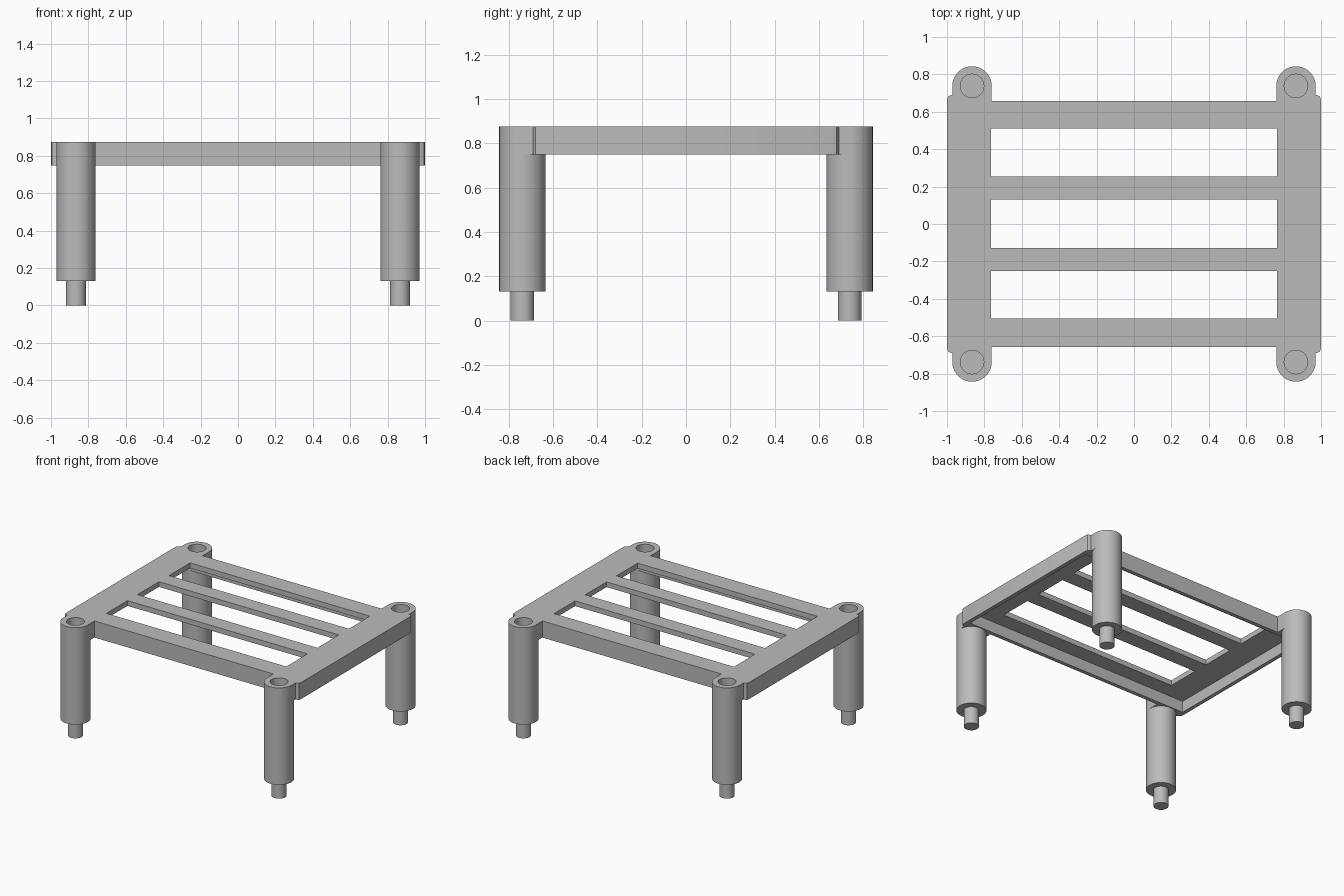
import bpy, bmesh

cube = bpy.data.objects.get("Cube")
if cube:
    bpy.data.objects.remove(cube, do_unlink=True)

grey = bpy.data.materials.new("light_grey")
grey.use_nodes = True
colour = (0.5, 0.5, 0.5, 1)
grey.diffuse_color = colour
grey.node_tree.nodes["Principled BSDF"].inputs["Base Color"].default_value = colour

TOP, UNDER, SHOULDER = 0.875, 0.748, 0.13
LEG_X, LEG_Y, LEG_R = 0.866, 0.738, 0.105
RIM = 0.03


def prism(name, outline, z0, z1):
    """Extrude a flat outline between two heights."""
    bm = bmesh.new()
    face = bm.faces.new([bm.verts.new((x, y, z0)) for x, y in outline])
    new = bmesh.ops.extrude_face_region(bm, geom=[face])["geom"]
    verts = [v for v in new if isinstance(v, bmesh.types.BMVert)]
    bmesh.ops.translate(bm, verts=verts, vec=(0, 0, z1 - z0))
    bmesh.ops.recalc_face_normals(bm, faces=bm.faces)
    mesh = bpy.data.meshes.new(name)
    bm.to_mesh(mesh)
    bm.free()
    mesh.materials.append(grey)
    obj = bpy.data.objects.new(name, mesh)
    bpy.context.collection.objects.link(obj)
    return obj


def box(name, x0, x1, y0, y1, z0, z1):
    return prism(name, [(x0, y0), (x1, y0), (x1, y1), (x0, y1)], z0, z1)


def cylinder(name, x, y, radius, z0, z1):
    bpy.ops.mesh.primitive_cylinder_add(vertices=64, radius=radius, depth=z1 - z0,
                                        location=(x, y, (z0 + z1) / 2))
    obj = bpy.context.object
    obj.name = name
    obj.data.materials.append(grey)
    return obj


def select(obj):
    bpy.ops.object.select_all(action="DESELECT")
    obj.select_set(True)
    bpy.context.view_layer.objects.active = obj


def combine(target, other, operation):
    """Apply a boolean and discard the tool object."""
    mod = target.modifiers.new("combine", "BOOLEAN")
    mod.operation, mod.solver, mod.object = operation, "EXACT", other
    select(target)
    bpy.ops.object.modifier_apply(modifier=mod.name)
    bpy.data.objects.remove(other, do_unlink=True)


# Deck outline: one quarter mirrored, with tabs reaching the leg centres
quarter = [(1, 0.665), (0.995, 0.68), (0.985, 0.687), (LEG_X + LEG_R, 0.69),
           (LEG_X + LEG_R, LEG_Y), (LEG_X - LEG_R, LEG_Y), (LEG_X - LEG_R, 0.657)]
half = quarter + [(-x, y) for x, y in reversed(quarter)]
deck = prism("deck", half + [(x, -y) for x, y in reversed(half)], UNDER, TOP)

# Hollow underside leaving a thin rim, then the three openings between slats
combine(deck, box("hollow", RIM - 1, 1 - RIM, RIM - 0.657, 0.657 - RIM,
                  UNDER - 0.1, TOP - 0.04), "DIFFERENCE")
for y0, y1 in ((-0.505, -0.25), (-0.128, 0.132), (0.255, 0.51)):
    combine(deck, box("opening", -0.765, 0.765, y0, y1, 0.6, 1), "DIFFERENCE")

# Legs with a socket on top and a peg below
for end, sy in (("front", -1), ("back", 1)):
    for side, sx in (("right", -1), ("left", 1)):
        x, y = sx * LEG_X, sy * LEG_Y
        leg = cylinder(f"{end}_{side}_leg", x, y, LEG_R, SHOULDER, TOP)
        combine(leg, cylinder("peg", x, y, 0.053, 0, SHOULDER + 0.05), "UNION")
        combine(deck, leg, "UNION")
        combine(deck, cylinder("socket", x, y, 0.063, TOP - 0.14, TOP + 0.1), "DIFFERENCE")

deck.name = "stacking_shelf"
select(deck)
bpy.ops.object.shade_smooth_by_angle(angle=0.5)
